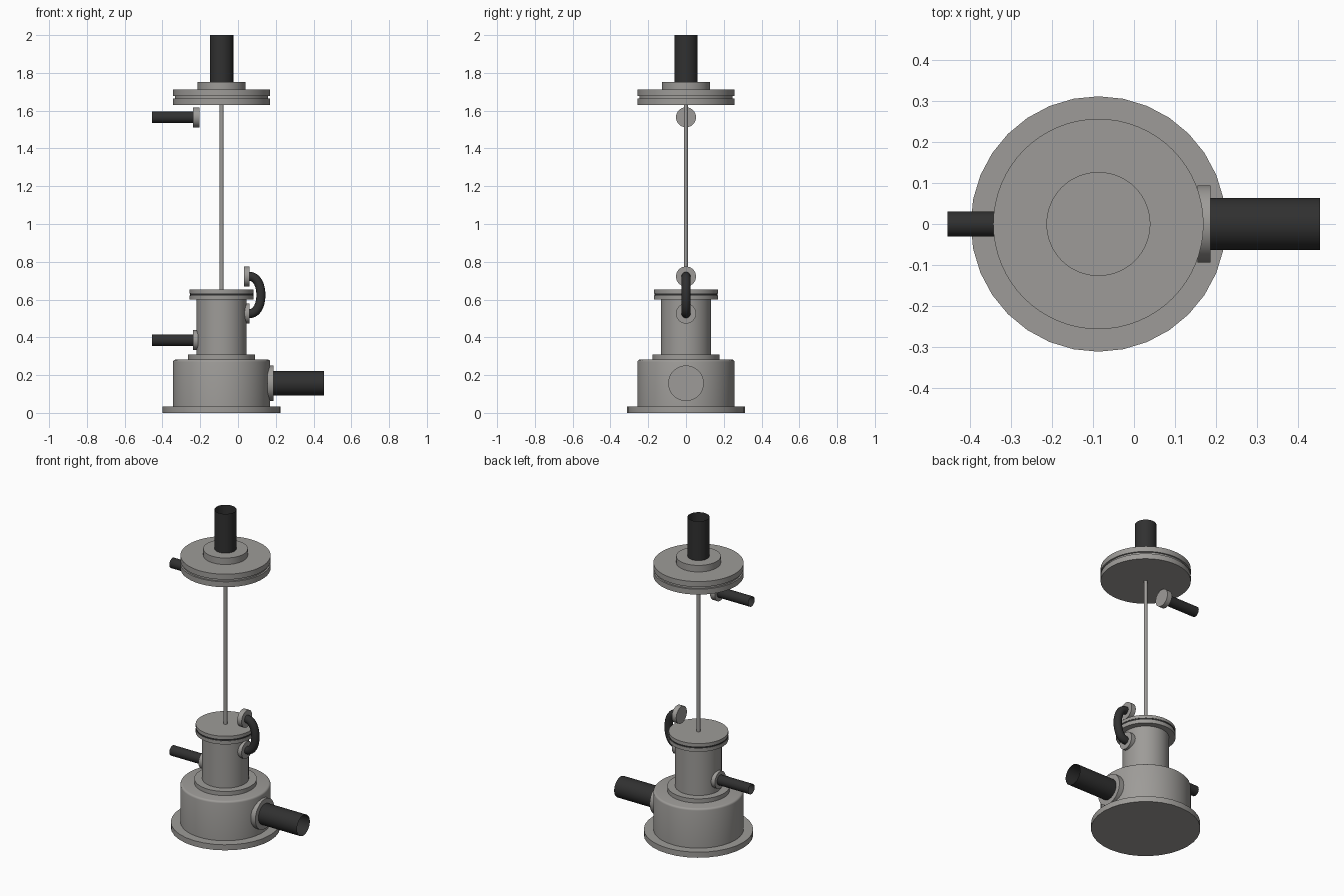
import bpy
import bmesh
import math
from mathutils import Vector

if "Cube" in bpy.data.objects:
    bpy.data.objects.remove(bpy.data.objects["Cube"])

AXIS = -0.087  # x of the vertical axis shared by the vessel parts


def material(name, rgb):
    m = bpy.data.materials.new(name)
    m.diffuse_color = (*rgb, 1)
    m.use_nodes = True
    m.node_tree.nodes["Principled BSDF"].inputs["Base Color"].default_value = m.diffuse_color
    return m


GREY = material("warm grey metal", (0.34, 0.33, 0.315))
DARK = material("dark rubber", (0.03, 0.03, 0.03))


def cylinder(name, start, end, radius, mat=GREY, sides=64, caps=True, bevel=0):
    """Cylinder between two points; caps=False leaves an open thin tube."""
    a, b = Vector(start), Vector(end)
    bm = bmesh.new()
    bmesh.ops.create_cone(bm, cap_ends=caps, segments=sides, radius1=radius,
                          radius2=radius, depth=(b - a).length)
    if bevel:
        rim = [e for e in bm.edges if all(v.co.z > 0 for v in e.verts)]
        bmesh.ops.bevel(bm, geom=rim, offset=bevel, segments=3, profile=0.5, affect='EDGES')
    mesh = bpy.data.meshes.new(name)
    bm.to_mesh(mesh)
    bm.free()
    mesh.materials.append(mat)
    ob = bpy.data.objects.new(name, mesh)
    bpy.context.collection.objects.link(ob)
    ob.location = (a + b) / 2
    ob.rotation_euler = Vector((0, 0, 1)).rotation_difference(b - a).to_euler()
    bpy.ops.object.select_all(action='DESELECT')
    ob.select_set(True)
    bpy.context.view_layer.objects.active = ob
    bpy.ops.object.shade_smooth_by_angle(angle=math.radians(35))
    return ob


def upright(name, z0, z1, radius, **kw):
    return cylinder(name, (AXIS, 0, z0), (AXIS, 0, z1), radius, **kw)


def sideways(name, x0, x1, z, radius, **kw):
    return cylinder(name, (x0, 0, z), (x1, 0, z), radius, **kw)


# Base vessel and neck
upright("base_plate", 0, 0.035, 0.312, sides=32)
upright("vessel_body", 0.035, 0.282, 0.257, bevel=0.012)
upright("neck_step", 0.282, 0.308, 0.178)
upright("neck", 0.308, 0.602, 0.133)
upright("neck_flange_lower", 0.600, 0.622, 0.170)
upright("neck_gasket", 0.622, 0.633, 0.168, mat=DARK)
upright("neck_flange_upper", 0.633, 0.652, 0.170)

# Central rod and raised lid
upright("rod", 0.652, 1.63, 0.011, sides=32)
upright("lid_flange_lower", 1.630, 1.664, 0.257)
upright("lid_seal", 1.664, 1.678, 0.247)
upright("lid_flange_upper", 1.678, 1.712, 0.257)
upright("lid_collar", 1.712, 1.753, 0.127)
upright("lid_pipe", 1.753, 2.0, 0.062, mat=DARK, caps=False)

# Side ports: collar plus open pipe
for label, z, inner in (("lower", 0.385, -0.212), ("upper", 1.565, -0.205)):
    sideways(label + "_left_collar", -0.238, inner, z, 0.053)
    sideways(label + "_left_pipe", -0.456, -0.238, z, 0.031, mat=DARK, caps=False)
sideways("right_collar", 0.155, 0.187, 0.157, 0.094)
sideways("right_pipe", 0.187, 0.455, 0.157, 0.064, mat=DARK, caps=False)

# Bent hose between two small collars
HOSE_Z = (0.526, 0.722)
for label, z in zip(("lower", "upper"), HOSE_Z):
    sideways(label + "_hose_collar", 0.031, 0.062, z, 0.053)
curve = bpy.data.curves.new("bent_hose", 'CURVE')
curve.dimensions = '3D'
curve.bevel_depth = 0.024
curve.bevel_resolution = 6
curve.resolution_u = 24
spline = curve.splines.new('BEZIER')
spline.bezier_points.add(1)
for p, z in zip(spline.bezier_points, HOSE_Z):
    p.co = (0.062, 0, z)
    out, back = (0.141, 0, z), (0.0, 0, z)
    p.handle_left, p.handle_right = (back, out) if z == HOSE_Z[0] else (out, back)
curve.materials.append(DARK)
hose = bpy.data.objects.new("bent_hose", curve)
bpy.context.collection.objects.link(hose)
